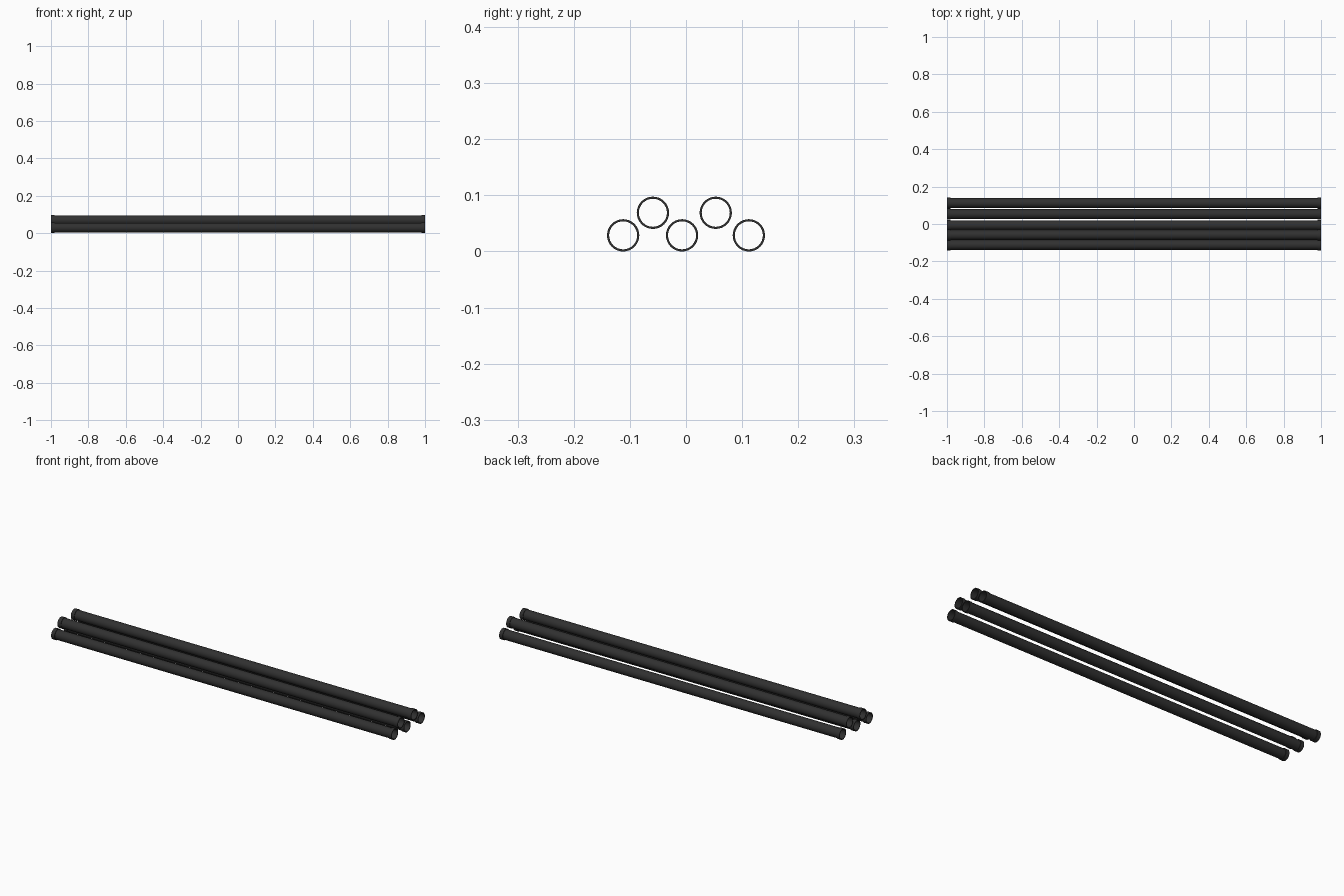
import bpy, bmesh, math

if "Cube" in bpy.data.objects:
    bpy.data.objects.remove(bpy.data.objects["Cube"])

SIDES = 32
R_BODY, R_COLLAR, R_BORE = 0.0260, 0.0288, 0.0250
COLLAR = 0.02

mat = bpy.data.materials.new("dark_plastic")
mat.diffuse_color = (0.03, 0.03, 0.03, 1)
mat.use_nodes = True
mat.node_tree.nodes["Principled BSDF"].inputs["Base Color"].default_value = mat.diffuse_color

# Closed pipe section as (x, radius): collared outside, straight bore inside
PROFILE = [(-1, R_BORE), (-1, R_COLLAR), (-1 + COLLAR, R_COLLAR), (-1 + COLLAR, R_BODY),
           (1 - COLLAR, R_BODY), (1 - COLLAR, R_COLLAR), (1, R_COLLAR), (1, R_BORE)]


def pipe(name, y, z):
    bm = bmesh.new()
    rings = [[bm.verts.new((x, r * math.cos(a), r * math.sin(a)))
              for a in (2 * math.pi * i / SIDES for i in range(SIDES))]
             for x, r in PROFILE]
    for k, ring in enumerate(rings):
        nxt = rings[(k + 1) % len(rings)]
        for i in range(SIDES):
            j = (i + 1) % SIDES
            bm.faces.new((ring[i], ring[j], nxt[j], nxt[i]))
    bmesh.ops.recalc_face_normals(bm, faces=bm.faces)
    mesh = bpy.data.meshes.new(name)
    bm.to_mesh(mesh)
    bm.free()
    mesh.materials.append(mat)
    ob = bpy.data.objects.new(name, mesh)
    ob.location = (0, y, z)
    bpy.context.collection.objects.link(ob)
    bpy.ops.object.select_all(action='DESELECT')
    ob.select_set(True)
    bpy.context.view_layer.objects.active = ob
    bpy.ops.object.shade_smooth_by_angle(angle=math.radians(40))


# Three pipes on the ground, two resting in the gaps above
for n, y in enumerate((-0.112, -0.007, 0.112)):
    pipe(f"lower_pipe_{n + 1}", y, R_COLLAR)
for n, y in enumerate((-0.059, 0.053)):
    pipe(f"upper_pipe_{n + 1}", y, 0.069)
